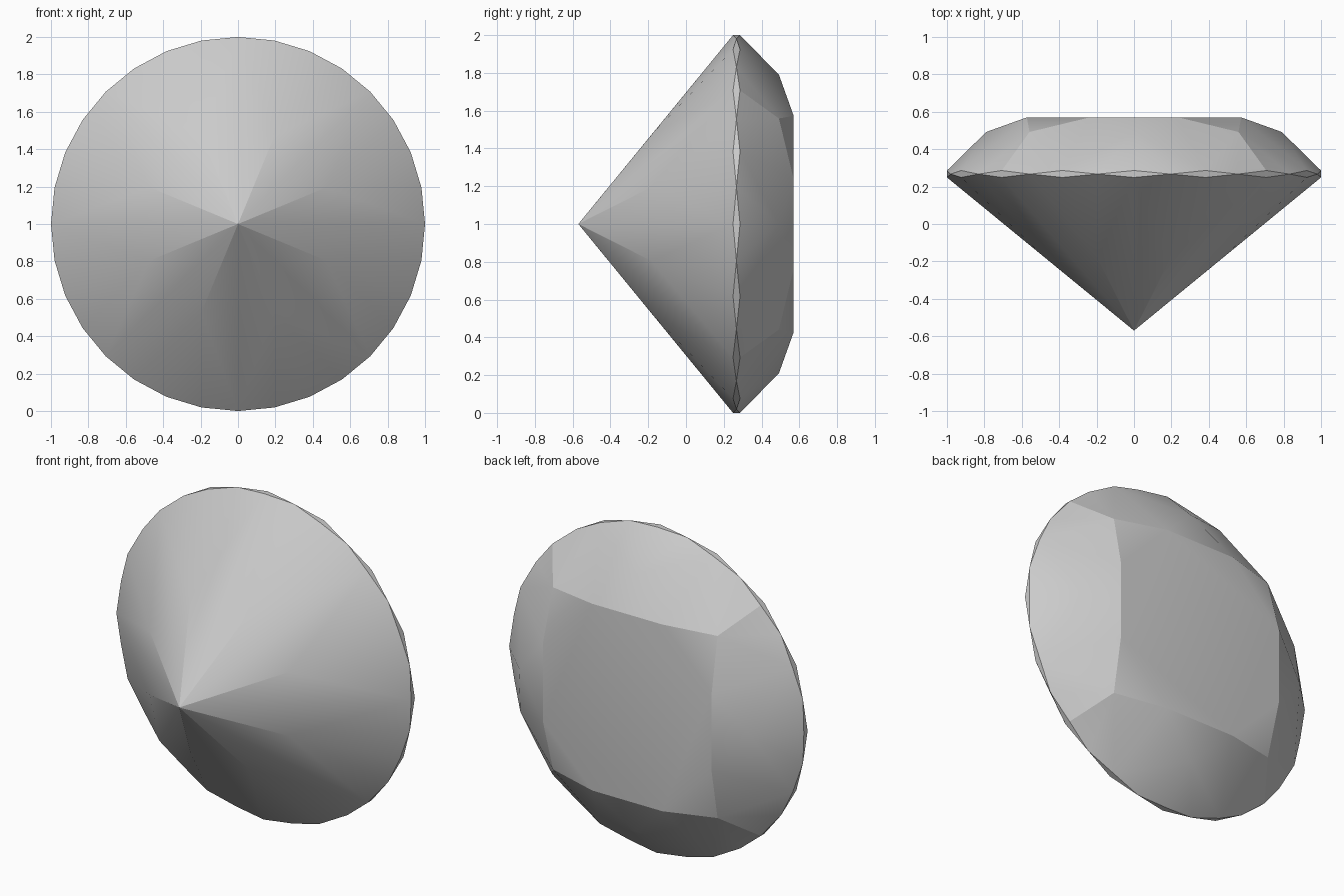
import bpy, bmesh
from math import cos, sin, pi, radians

default = bpy.data.objects.get("Cube")
if default:
    bpy.data.objects.remove(default, do_unlink=True)

STEPS = 32  # divisions around the girdle
bm = bmesh.new()


def ring(radius, y, start, step):
    """Ring of vertices around the y axis, keyed by girdle step."""
    verts = {}
    for i in range(start, STEPS, step):
        a = 2 * pi * i / STEPS
        verts[i] = bm.verts.new((radius * cos(a), y, 1 + radius * sin(a)))
    return lambda i: verts[i % STEPS]


# Rings from the front tip to the flat table
tip = bm.verts.new((0, -0.57, 1))
pavilion = ring(0.511, -0.183, 2, 4)
girdle_low = ring(1.0, 0.249, 0, 2)
girdle_mid = ring(1.0, 0.267, 1, 2)
girdle_high = ring(1.0, 0.286, 0, 2)
star = ring(0.79, 0.492, 0, 4)
table = ring(0.62, 0.57, 2, 4)

kind = {}


def facet(name, *verts):
    face = bm.faces.new(verts)
    face.smooth = True
    kind[face] = name


facet("table", *[table(i) for i in range(2, STEPS, 4)])
for i in range(0, STEPS, 4):
    # Main kites of the pavilion and the crown
    facet("main", tip, pavilion(i - 2), girdle_low(i), pavilion(i + 2))
    facet("bezel", table(i + 2), star(i), girdle_high(i + 2), star(i + 4))
    # Star triangles around the table
    facet("star_diagonal" if i % 8 else "star_straight",
          star(i), table(i - 2), table(i + 2))
    # Paired facets on both sides of the girdle
    for s in (-1, 1):
        facet("upper", star(i), girdle_high(i), girdle_mid(i + s), girdle_high(i + 2 * s))
        j = i + 2
        facet("lower", pavilion(j), girdle_low(j), girdle_mid(j + s), girdle_low(j + 2 * s))
# Diamond-shaped girdle faces
for i in range(0, STEPS, 2):
    facet("girdle", girdle_low(i), girdle_mid(i + 1), girdle_high(i), girdle_mid(i - 1))

bmesh.ops.recalc_face_normals(bm, faces=bm.faces[:])

# Crisp edges between the facet groups
crisp = [{"table", "star_straight"}, {"star_diagonal", "bezel"}, {"star_diagonal", "upper"}]
corners = {star(i) for i in range(4, STEPS, 8)}
for edge in bm.edges:
    kinds = {kind[f] for f in edge.link_faces}
    corner_edge = kinds == {"upper"} and any(v in corners for v in edge.verts)
    if kinds in crisp or corner_edge or edge.calc_face_angle(0) > radians(25):
        edge.smooth = False

mesh = bpy.data.meshes.new("cut_gem")
bm.to_mesh(mesh)
bm.free()
gem = bpy.data.objects.new("cut_gem", mesh)
bpy.context.collection.objects.link(gem)

# Plain grey material
grey = bpy.data.materials.new("light_grey")
grey.use_nodes = True
colour = (0.6, 0.6, 0.6, 1)
grey.diffuse_color = colour
for node in grey.node_tree.nodes:
    if node.type == "BSDF_PRINCIPLED":
        node.inputs["Base Color"].default_value = colour
mesh.materials.append(grey)
